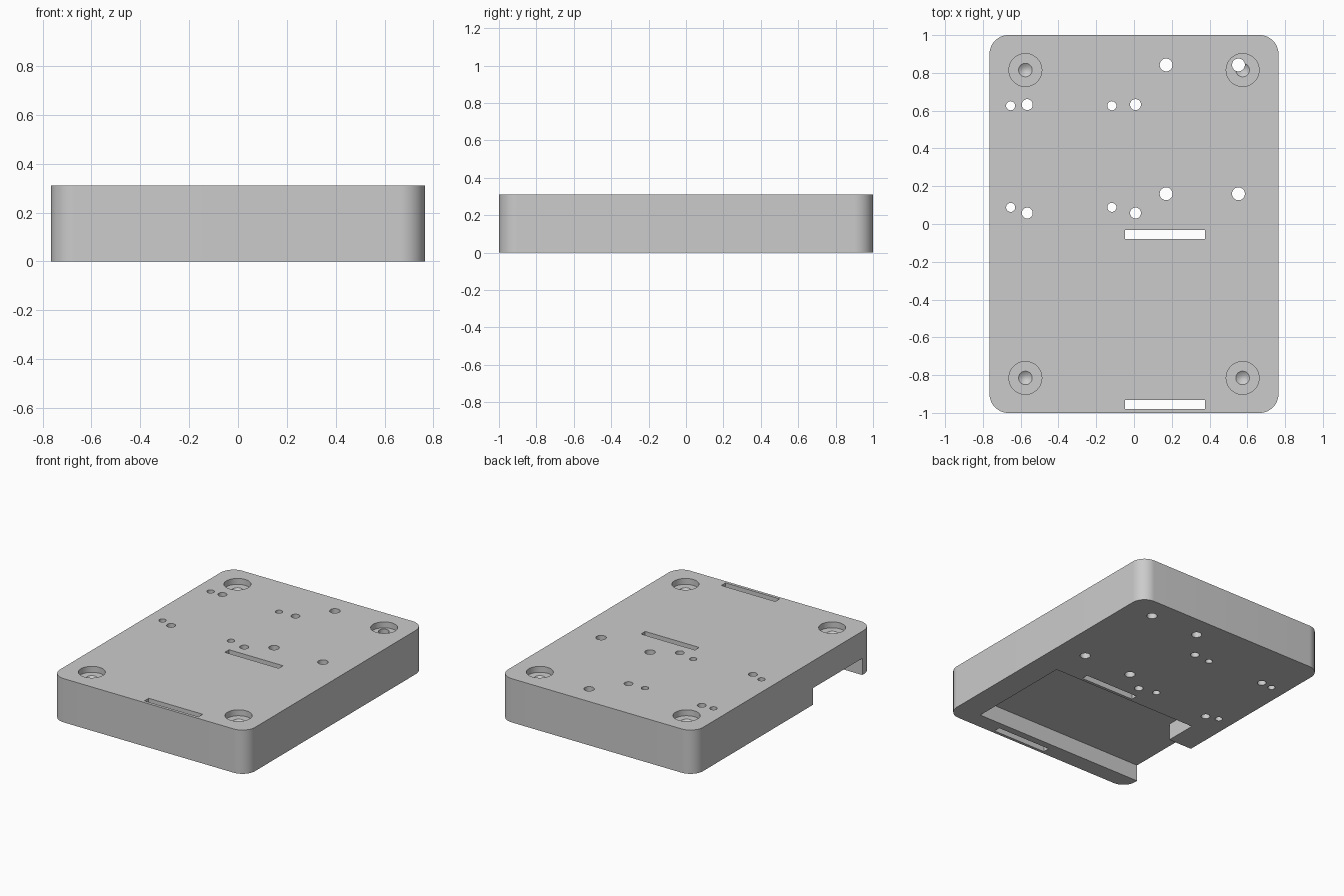
import bpy
import bmesh
import math

if "Cube" in bpy.data.objects:
    bpy.data.objects.remove(bpy.data.objects["Cube"])

W, L, H = 1.53, 2.0, 0.31
CORNER = 0.1

grey = bpy.data.materials.new("plain grey")
grey.use_nodes = True
colour = (0.6, 0.6, 0.6, 1)
grey.diffuse_color = colour
grey.node_tree.nodes["Principled BSDF"].inputs["Base Color"].default_value = colour


def finish(name, bm):
    bmesh.ops.recalc_face_normals(bm, faces=bm.faces)
    mesh = bpy.data.meshes.new(name)
    bm.to_mesh(mesh)
    bm.free()
    mesh.materials.append(grey)
    ob = bpy.data.objects.new(name, mesh)
    bpy.context.collection.objects.link(ob)
    return ob


def box(name, x0, x1, y0, y1, z0, z1):
    bm = bmesh.new()
    bmesh.ops.create_cube(bm, size=1)
    for v in bm.verts:
        v.co = ((x0 + x1) / 2 + v.co.x * (x1 - x0),
                (y0 + y1) / 2 + v.co.y * (y1 - y0),
                (z0 + z1) / 2 + v.co.z * (z1 - z0))
    return finish(name, bm)


def turned(name, x, y, profile, sides=48):
    """Solid turned about a vertical axis; profile is (radius, height) pairs."""
    bm = bmesh.new()
    rings = []
    for r, z in profile:
        rings.append([bm.verts.new((x + r * math.cos(a), y + r * math.sin(a), z))
                      for a in (math.tau * i / sides for i in range(sides))])
    for low, high in zip(rings, rings[1:]):
        for i in range(sides):
            j = (i + 1) % sides
            bm.faces.new((low[i], low[j], high[j], high[i]))
    bm.faces.new(rings[0])
    bm.faces.new(rings[-1])
    return finish(name, bm)


def cut(target, cutter):
    mod = target.modifiers.new("cut", "BOOLEAN")
    mod.operation = "DIFFERENCE"
    mod.solver = "EXACT"
    mod.object = cutter
    bpy.context.view_layer.objects.active = target
    bpy.ops.object.modifier_apply(modifier=mod.name)
    bpy.data.objects.remove(cutter)


# Slab with rounded upright corners
base = box("base_plate", -W / 2, W / 2, -L / 2, L / 2, 0, H)
bm = bmesh.new()
bm.from_mesh(base.data)
upright = [e for e in bm.edges if abs(e.verts[0].co.z - e.verts[1].co.z) > H / 2]
bmesh.ops.bevel(bm, geom=upright, offset=CORNER, segments=16, profile=0.5,
                affect="EDGES")
bm.to_mesh(base.data)
bm.free()

# Underside pocket, opening through one side wall
FLOOR = 0.118
cut(base, box("pocket", -0.58, 0.58, -0.88, -0.1, -0.1, FLOOR))
cut(base, box("side_opening", -1, -0.5, -0.88, -0.33, -0.1, FLOOR))

# Strap slots either side of the pocket
for y in (-0.955, -0.055):
    cut(base, box("slot", -0.048, 0.375, y - 0.024, y + 0.024, -0.1, H + 0.1))

# Round foot recesses with a shallow dimple in the middle
for x in (-0.575, 0.575):
    for y in (-0.815, 0.815):
        cut(base, turned("recess", x, y, [
            (0.004, H - 0.058), (0.02, H - 0.054), (0.036, H - 0.042),
            (0.087, H - 0.042), (0.087, H + 0.1)]))

# Through holes in three rectangular patterns: radius, columns, rows
patterns = [
    (0.034, (0.17, 0.553), (0.16, 0.842)),
    (0.029, (-0.565, 0.008), (0.058, 0.632)),
    (0.024, (-0.653, -0.117), (0.088, 0.626)),
]
for r, columns, rows in patterns:
    for x in columns:
        for y in rows:
            cut(base, turned("hole", x, y, [(r, -0.1), (r, H + 0.1)], 32))

bpy.ops.object.select_all(action="DESELECT")
base.select_set(True)
bpy.context.view_layer.objects.active = base
bpy.ops.object.shade_smooth_by_angle(angle=math.radians(30))
